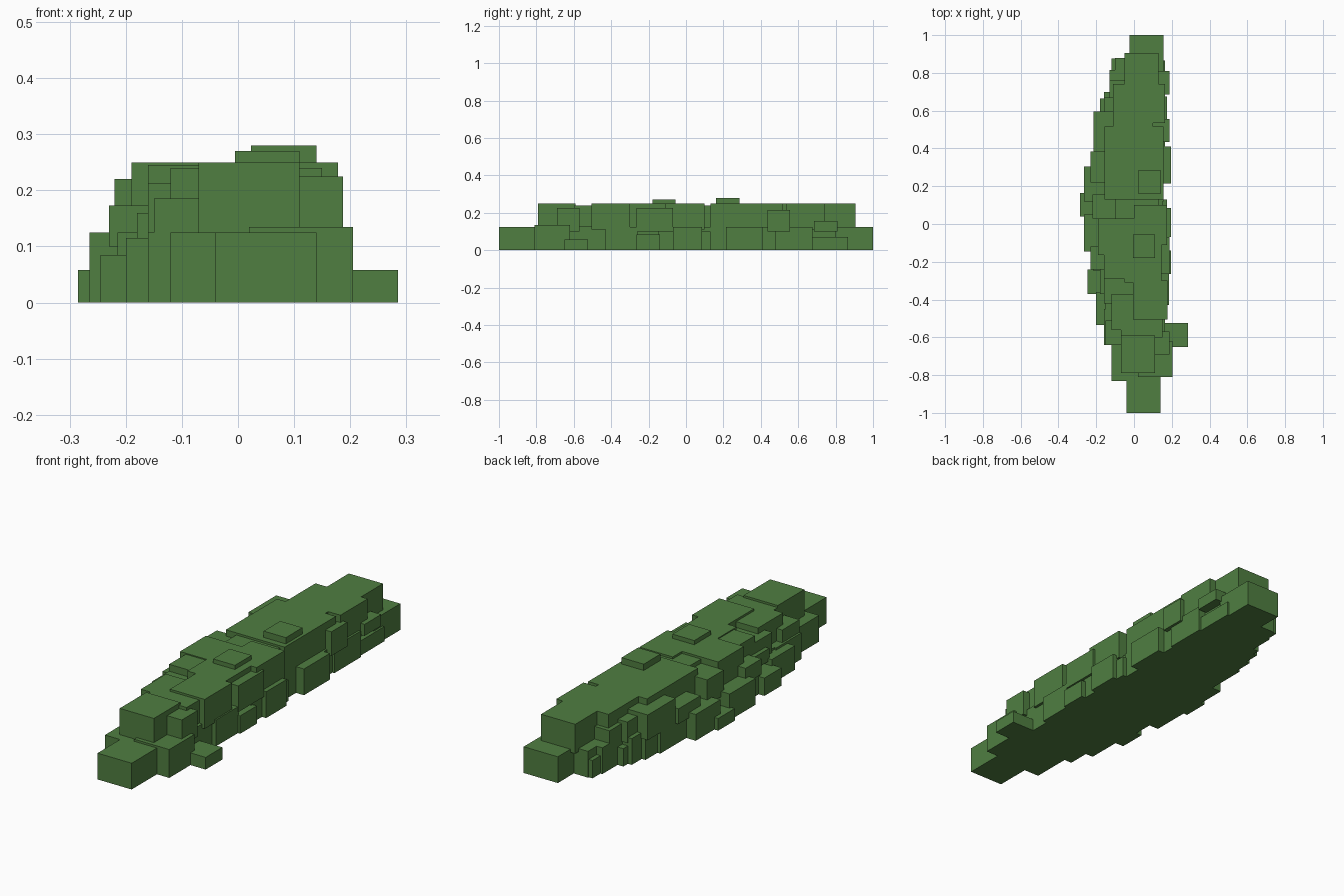
import bpy
import bmesh
from mathutils import Matrix

cube = bpy.data.objects.get("Cube")
if cube:
    bpy.data.objects.remove(cube, do_unlink=True)

# Single leaf green
leaf = bpy.data.materials.new("leaf green")
leaf.use_nodes = True
GREEN = (0.08, 0.21, 0.053, 1)
leaf.diffuse_color = GREEN
bsdf = leaf.node_tree.nodes["Principled BSDF"]
bsdf.inputs["Base Color"].default_value = GREEN
bsdf.inputs["Roughness"].default_value = 0.9


def leaf_blocks(name, blocks, z0):
    """One object of boxes given as x0, x1, y0, y1, top height."""
    bm = bmesh.new()
    for x0, x1, y0, y1, z1 in blocks:
        size = Matrix.Diagonal((x1 - x0, y1 - y0, z1 - z0, 1))
        place = Matrix.Translation(((x0 + x1) / 2, (y0 + y1) / 2, (z0 + z1) / 2))
        bmesh.ops.create_cube(bm, size=1, matrix=place @ size)
    mesh = bpy.data.meshes.new(name)
    bm.to_mesh(mesh)
    bm.free()
    mesh.materials.append(leaf)
    obj = bpy.data.objects.new(name, mesh)
    bpy.context.scene.collection.objects.link(obj)


# Long low middle and the two ends
leaf_blocks("hedge_base", [
    (-0.04, 0.14, -1.00, -0.78, 0.125),
    (-0.12, 0.12, -0.83, -0.55, 0.125),
    (-0.15, 0.15, -0.62, 0.62, 0.125),
    (-0.10, 0.14, 0.55, 0.88, 0.125),
    (-0.025, 0.155, 0.80, 1.00, 0.125),
], 0)

# Low tufts along the +x side
leaf_blocks("left_low_tufts", [
    (0.02, 0.205, -0.81, -0.62, 0.135),
    (0.10, 0.285, -0.65, -0.525, 0.058),
    (0.05, 0.165, -0.62, -0.43, 0.13),
    (0.05, 0.185, -0.43, -0.26, 0.125),
    (0.05, 0.197, -0.265, -0.14, 0.085),
    (0.05, 0.175, -0.15, -0.07, 0.125),
    (0.05, 0.197, -0.07, 0.085, 0.125),
    (0.05, 0.175, 0.08, 0.13, 0.10),
    (0.05, 0.155, 0.12, 0.22, 0.125),
    (0.05, 0.197, 0.215, 0.41, 0.125),
    (0.05, 0.165, 0.41, 0.48, 0.125),
    (0.05, 0.175, 0.475, 0.675, 0.125),
    (0.05, 0.165, 0.66, 0.865, 0.07),
], 0)

# Low tufts along the -x side
leaf_blocks("right_low_tufts", [
    (-0.16, 0, -0.64, -0.45, 0.125),
    (-0.20, 0, -0.535, -0.36, 0.115),
    (-0.245, 0, -0.37, -0.24, 0.085),
    (-0.215, 0, -0.25, -0.13, 0.125),
    (-0.265, 0, -0.145, 0.05, 0.125),
    (-0.285, 0, 0.04, 0.165, 0.058),
    (-0.265, 0, 0.12, 0.305, 0.125),
    (-0.215, 0, 0.30, 0.50, 0.125),
    (-0.20, 0, 0.46, 0.59, 0.10),
    (-0.18, 0, 0.50, 0.665, 0.125),
    (-0.16, 0, 0.62, 0.70, 0.085),
    (-0.13, 0, 0.66, 0.815, 0.125),
    (-0.12, 0, 0.76, 0.875, 0.085),
], 0)

# Flat upper foliage
leaf_blocks("upper_foliage", [
    (-0.07, 0.11, -0.79, -0.59, 0.25),
    (-0.07, 0.15, -0.60, -0.50, 0.24),
    (-0.12, 0, -0.56, -0.37, 0.24),
    (-0.005, 0.178, -0.505, -0.30, 0.25),
    (-0.05, 0.145, -0.31, -0.10, 0.25),
    (-0.16, 0, -0.29, -0.16, 0.245),
    (-0.19, 0.10, -0.165, 0.03, 0.25),
    (0, 0.175, -0.11, 0.10, 0.25),
    (-0.10, 0.13, 0.02, 0.14, 0.24),
    (-0.155, 0.155, 0.13, 0.515, 0.25),
    (-0.11, 0.10, 0.50, 0.74, 0.25),
    (0, 0.165, 0.535, 0.74, 0.25),
    (-0.05, 0.13, 0.72, 0.905, 0.25),
], 0.11)

# Stepped shoulders around the upper foliage
leaf_blocks("shoulder_tufts", [
    (0.08, 0.187, -0.69, -0.57, 0.225),
    (0.08, 0.187, -0.265, -0.07, 0.225),
    (0.09, 0.187, 0.435, 0.555, 0.215),
    (0.08, 0.187, 0.685, 0.81, 0.155),
    (-0.15, 0, -0.64, -0.51, 0.185),
    (-0.16, 0, -0.42, -0.28, 0.212),
    (-0.18, 0, -0.37, -0.24, 0.16),
    (-0.23, 0, -0.24, -0.12, 0.173),
    (-0.22, -0.08, 0.03, 0.155, 0.22),
    (-0.23, 0, 0.22, 0.385, 0.173),
    (-0.215, 0, 0.385, 0.595, 0.22),
    (-0.16, 0, 0.56, 0.67, 0.20),
    (-0.13, 0, 0.65, 0.76, 0.185),
], 0.10)

# Small caps on top
leaf_blocks("top_tufts", [
    (-0.005, 0.11, -0.18, -0.055, 0.27),
    (0.023, 0.14, 0.16, 0.285, 0.28),
], 0.19)
